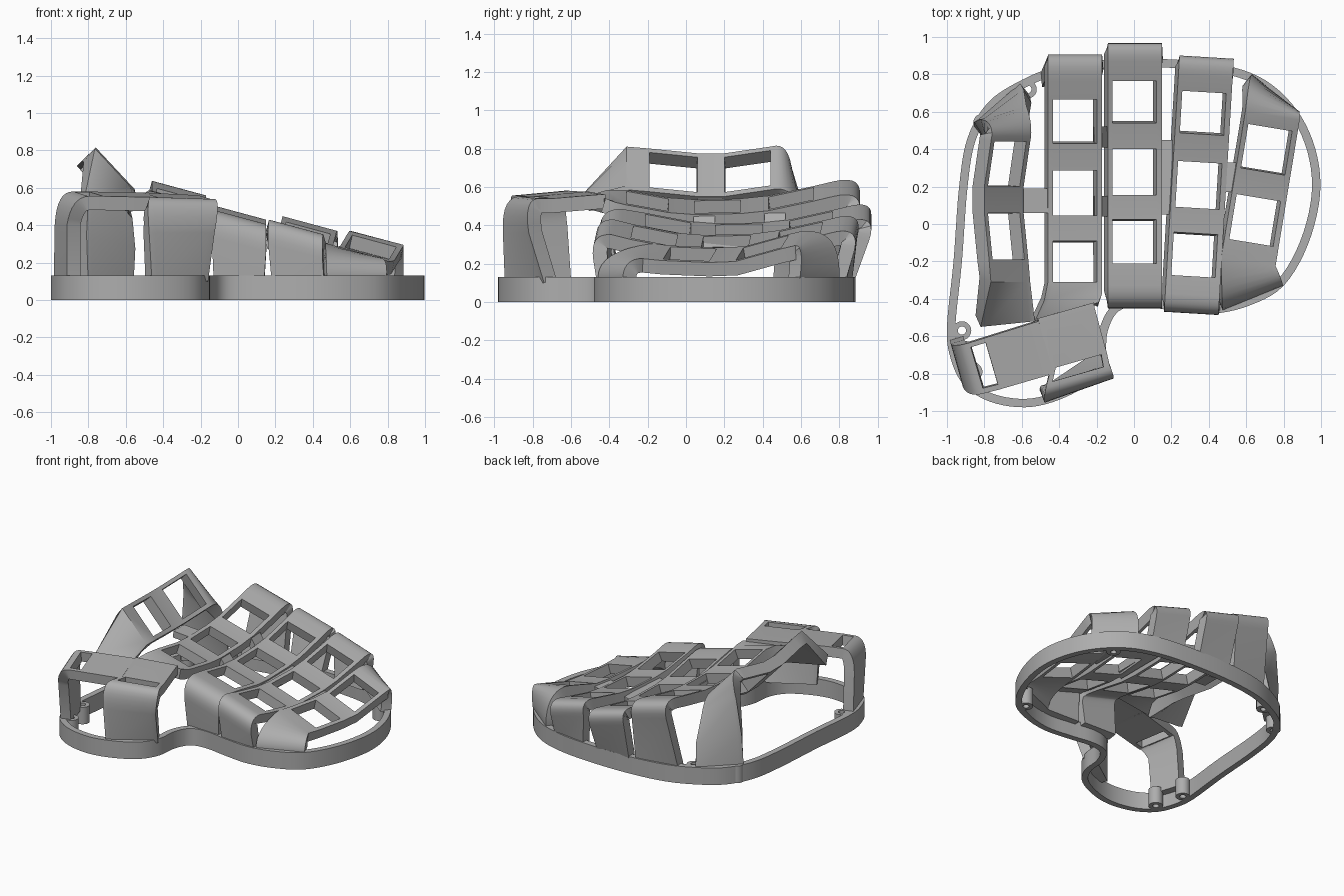
import bpy
import bmesh
from mathutils import Vector

if "Cube" in bpy.data.objects:
    bpy.data.objects.remove(bpy.data.objects["Cube"], do_unlink=True)

grey = bpy.data.materials.new("matte_grey")
grey.use_nodes = True
grey.diffuse_color = (0.42, 0.42, 0.42, 1)
grey.node_tree.nodes["Principled BSDF"].inputs["Base Color"].default_value = grey.diffuse_color

RIM = 0.13          # height of the base ring
FOOT = RIM - 0.03   # legs end slightly inside the ring


def finish(name, bm, thickness=0):
    """Turn a bmesh into an object, thicken it inwards, then smooth its soft edges."""
    mesh = bpy.data.meshes.new(name)
    bm.to_mesh(mesh)
    bm.free()
    obj = bpy.data.objects.new(name, mesh)
    bpy.context.collection.objects.link(obj)
    mesh.materials.append(grey)
    bpy.ops.object.select_all(action="DESELECT")
    bpy.context.view_layer.objects.active = obj
    obj.select_set(True)
    if thickness:
        solid = obj.modifiers.new("shell", "SOLIDIFY")
        solid.thickness = thickness
        solid.offset = -1
        solid.use_even_offset = True
        bpy.ops.object.modifier_apply(modifier=solid.name)
    bpy.ops.object.shade_smooth_by_angle(angle=0.5)


def strip(name, rows, holes=(), thickness=0.075):
    """Sweep left/right edge pairs into a band; segments in holes stay open."""
    bm = bmesh.new()
    grid = [[bm.verts.new(Vector(a).lerp(Vector(b), t)) for t in (0, 0.09, 0.9, 1)]
            for a, b in rows]
    for i, (low, high) in enumerate(zip(grid, grid[1:])):
        for j in range(3):
            if not (j == 1 and i in holes):
                bm.faces.new((low[j], low[j + 1], high[j + 1], high[j]))
    finish(name, bm, thickness)


def bend(start, corner, end, steps=8):
    """Rounded turn between two rows, pulled towards a corner row."""
    rows = []
    for k in range(steps + 1):
        t = k / steps
        rows.append(tuple(Vector(a).lerp(Vector(b), t).lerp(Vector(b).lerp(Vector(c), t), t)
                          for a, b, c in zip(start, corner, end)))
    return rows


def level(left, right, z=FOOT):
    return (*left, z), (*right, z)


# ---- base ring ----
outline = [(-1, -.55), (-.98, -.72), (-.91, -.86), (-.77, -.95), (-.58, -.98),
           (-.4, -.94), (-.24, -.85), (-.16, -.72), (-.14, -.57), (-.08, -.465),
           (.04, -.44), (.22, -.465), (.42, -.48), (.62, -.435), (.8, -.33),
           (.93, -.11), (.995, .16), (.97, .4), (.87, .61), (.7, .77), (.48, .85),
           (.2, .88), (-.12, .88), (-.4, .845), (-.6, .77), (-.78, .65),
           (-.89, .46), (-.935, .2), (-.965, -.2)]


def smooth_loop(points, steps=5):
    pts = [Vector(p) for p in points]
    loop = []
    for i in range(len(pts)):
        a, b, c, d = (pts[(i + k - 1) % len(pts)] for k in range(4))
        for s in range(steps):
            t = s / steps
            loop.append(0.5 * (2 * b + (c - a) * t + (2 * a - 5 * b + 4 * c - d) * t ** 2
                               + (3 * b - a - 3 * c + d) * t ** 3))
    return loop


bm = bmesh.new()
walls = [[bm.verts.new((p.x, p.y, z)) for z in (0, RIM)] for p in smooth_loop(outline)]
for i, wall in enumerate(walls):
    last = walls[i - 1]
    bm.faces.new((last[0], wall[0], wall[1], last[1]))
finish("base_ring", bm, 0.045)


# ---- key columns ----
def column_rows(lane, points, half=0.145):
    """Rows across a tilted column; lane is its centre x and its sideways slope."""
    cx, slope = lane
    rows = []
    for u, z in points:
        drop = 0.27 * half * min(1, max(0, (z - 0.1) / 0.1))
        x = cx + slope * u
        rows.append(((x - half, u + slope * half, z + drop),
                     (x + half, u - slope * half, z - drop)))
    return rows


def column(name, lane, start, middle, end, holes):
    rows = start + column_rows(lane, middle) + end
    strip(name, rows, [h + len(start) for h in holes])


lane = (.005, 0)
column("middle_column", lane,
       [level((-.13, -.425), (.14, -.435))]
       + bend(*column_rows(lane, [(-.45, .3), (-.465, .455), (-.33, .445)])),
       [(-.21, .425), (.025, .38), (.155, .37), (.4, .375), (.54, .39), (.765, .44)],
       bend(*column_rows(lane, [(.87, .465), (1.0, .49), (.955, .36)]))
       + [level((-.13, .875), (.14, .875))], (0, 2, 4))

lane = (.335, .06)
column("ring_column", lane,
       [level((.18, -.45), (.46, -.465))]
       + bend(*column_rows(lane, [(-.475, .26), (-.495, .4), (-.38, .39)])),
       [(-.28, .365), (-.05, .32), (.085, .31), (.33, .315), (.48, .335), (.705, .385)],
       bend(*column_rows(lane, [(.79, .405), (.92, .43), (.885, .3)]))
       + [level((.27, .865), (.53, .83))], (0, 2, 4))

lane = (.645, .165)
column("outer_column", lane,
       [level((.48, -.455), (.79, -.325))]
       + bend(level((.475, -.46), (.795, -.33), .13),
              ((.47, -.455, .27), (.8, -.32, .23)),
              column_rows(lane, [(-.2, .265)])[0]),
       [(-.1, .255), (.14, .245), (.28, .25), (.515, .315)],
       bend(column_rows(lane, [(.58, .33)])[0],
            ((.62, .81, .39), (.885, .62, .32)),
            level((.63, .8), (.885, .595), .13))
       + [level((.63, .79), (.88, .585))], (0, 2))

# The inner column runs straight into the thumb plate instead of a front leg
lane = (-.315, 0)
column("index_column", lane,
       [((-.53, -.52, .55), (-.19, -.42, .54)), ((-.48, -.41, .585), (-.17, -.37, .52))],
       [(-.31, .545), (-.09, .505), (.045, .495), (.285, .5), (.43, .515), (.665, .565)],
       bend(*column_rows(lane, [(.77, .59), (.94, .63), (.9, .48)]))
       + [level((-.5, .805), (-.18, .865))], (0, 2, 4))


# ---- steep side column ----
def side_row(y, lift=0.0):
    return (-.775 + lift, y, .8 + lift), (-.565 + lift, y, .575 + lift)


side_top = [side_row(y, lift) for y, lift in
            ((-.31, .01), (-.19, 0), (.06, -.025), (.2, -.025), (.44, .01))]
shoulder = bend(side_row(.47, .015), side_row(.55, .02),
                ((-.82, .56, .62), (-.575, .63, .48)))
strip("side_column",
      [((-.82, -.55, .55), (-.53, -.52, .55))] + side_top + shoulder
      + [((-.855, .545, .35), (-.59, .72, .3)), level((-.855, .52), (-.61, .755))],
      (2, 4), 0.085)

# ---- thumb keys ----
strip("thumb_outer_plate",
      [level((-.985, -.62), (-.915, -.84))]
      + bend(((-.98, -.64, .4), (-.915, -.87, .4)),
             ((-.97, -.66, .585), (-.89, -.93, .55)),
             ((-.88, -.635, .58), (-.8, -.905, .555)))
      + [((-.8, -.61, .58), (-.72, -.885, .555)),
         ((-.56, -.535, .575), (-.48, -.815, .55)),
         ((-.51, -.52, .575), (-.43, -.8, .55))], (9,))

strip("thumb_inner_plate",
      [level((-.46, -.945), (-.16, -.74))]
      + bend(((-.475, -.955, .36), (-.125, -.82, .36)),
             ((-.49, -.965, .565), (-.09, -.85, .55)),
             ((-.465, -.85, .55), (-.13, -.755, .54)))
      + [((-.445, -.775, .55), (-.145, -.69, .54)),
         ((-.505, -.535, .575), (-.21, -.45, .56)),
         ((-.515, -.505, .575), (-.215, -.42, .56))], (9,))

# ---- short bridges joining neighbouring columns ----
bridges = [(-.59, .54, -.45, .53, .06, .19), (-.175, .45, -.135, .4, .04, .15),
           (-.175, .465, -.135, .4, .41, .52), (.145, .32, .205, .335, .05, .45),
           (.475, .265, .545, .275, .17, .33)]
for xa, za, xb, zb, y0, y1 in bridges:
    strip("column_bridge", [((xa, y, za), (xb, y, zb)) for y in (y0, y1)], (), 0.05)

# ---- screw bosses inside the ring ----
for x, y in ((.72, -.31), (.74, .66), (-.57, .72), (-.81, .54), (-.92, -.57), (-.86, -.79)):
    bm = bmesh.new()
    rings = []
    for radius, z in ((.05, 0), (.05, RIM), (.022, RIM), (.022, 0)):
        made = bmesh.ops.create_circle(bm, segments=20, radius=radius)["verts"]
        for v in made:
            v.co += Vector((x, y, z))
        rings.append(made)
    for a, b in zip(rings, rings[1:] + rings[:1]):
        for i in range(20):
            bm.faces.new((a[i - 1], a[i], b[i], b[i - 1]))
    bmesh.ops.recalc_face_normals(bm, faces=bm.faces)
    finish("screw_boss", bm)
